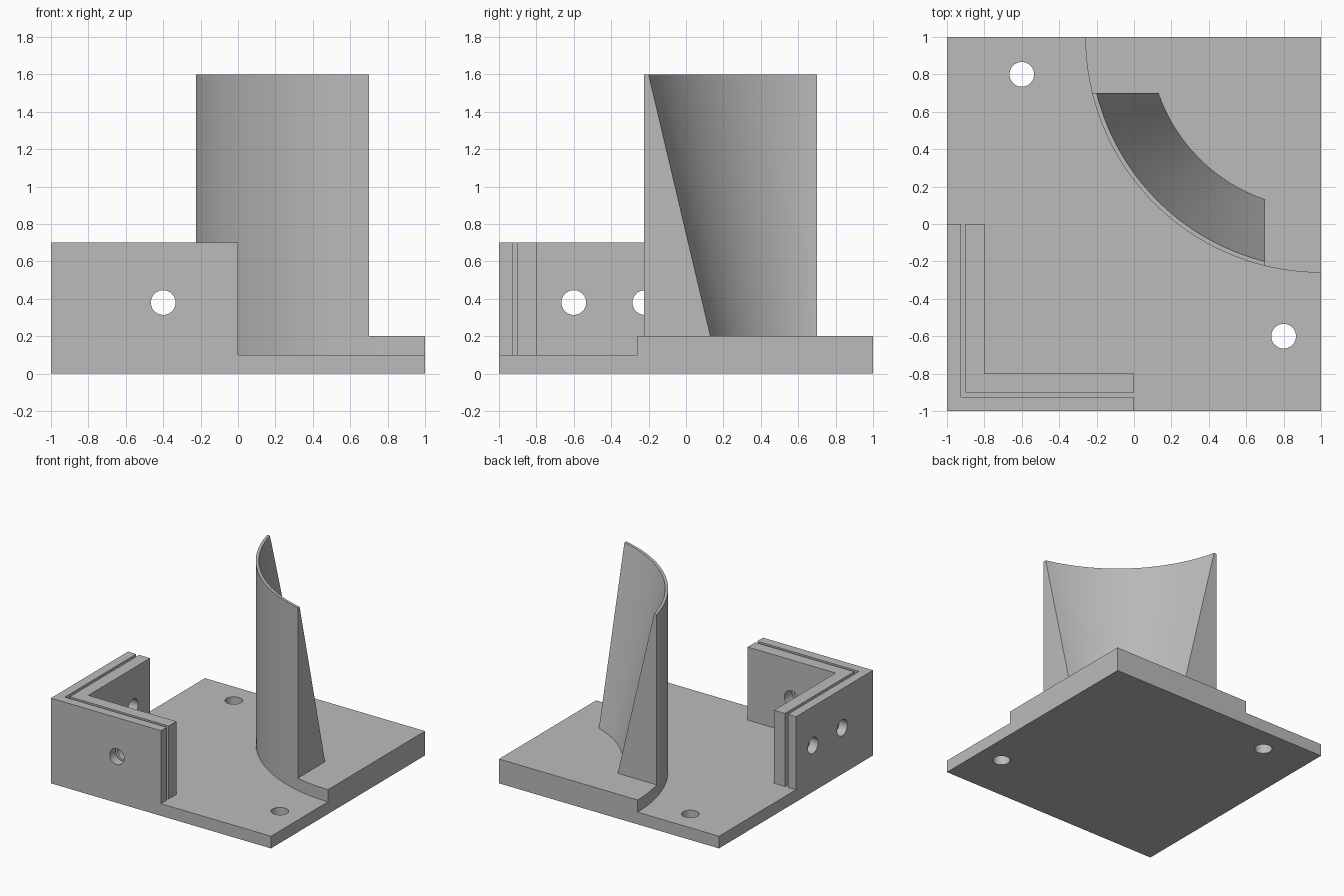
import bpy, bmesh
from math import pi, sin, cos, asin, radians
from mathutils import Matrix, Vector

cube = bpy.data.objects.get("Cube")
if cube:
    bpy.data.objects.remove(cube, do_unlink=True)

grey = bpy.data.materials.new("plain grey")
grey.use_nodes = True
colour = (0.5, 0.5, 0.5, 1)
grey.diffuse_color = colour
grey.node_tree.nodes["Principled BSDF"].inputs["Base Color"].default_value = colour


def finish(name, bm):
    bmesh.ops.recalc_face_normals(bm, faces=bm.faces)
    mesh = bpy.data.meshes.new(name)
    bm.to_mesh(mesh)
    bm.free()
    mesh.materials.append(grey)
    obj = bpy.data.objects.new(name, mesh)
    bpy.context.collection.objects.link(obj)
    return obj


def activate(obj):
    bpy.ops.object.select_all(action="DESELECT")
    obj.select_set(True)
    bpy.context.view_layer.objects.active = obj


def smooth(obj):
    activate(obj)
    bpy.ops.object.shade_smooth_by_angle(angle=radians(30))


def prism(name, outline, low, high):
    """Extrude a flat outline between two heights."""
    bm = bmesh.new()
    face = bm.faces.new([bm.verts.new((x, y, low)) for x, y in outline])
    top = bmesh.ops.extrude_face_region(bm, geom=[face])["geom"]
    verts = [v for v in top if isinstance(v, bmesh.types.BMVert)]
    bmesh.ops.translate(bm, verts=verts, vec=(0, 0, high - low))
    return finish(name, bm)


def drill(obj, holes):
    """Cut round holes, each given as a centre and an axis."""
    bm = bmesh.new()
    for centre, axis in holes:
        turn = Vector((0, 0, 1)).rotation_difference(Vector(axis)).to_matrix().to_4x4()
        bmesh.ops.create_cone(bm, cap_ends=True, segments=40, radius1=0.066, radius2=0.066,
                              depth=0.5, matrix=Matrix.Translation(centre) @ turn)
    cutter = finish("hole_cutter", bm)
    cutter.hide_render = True
    mod = obj.modifiers.new("holes", "BOOLEAN")
    mod.operation, mod.solver, mod.object = "DIFFERENCE", "EXACT", cutter
    activate(obj)
    bpy.ops.object.modifier_apply(modifier=mod.name)
    bpy.data.objects.remove(cutter, do_unlink=True)
    smooth(obj)


def arc(radius, inset, steps=64):
    """Arc about the back left corner, stopping short of both edges by inset."""
    trim = asin(inset / radius)
    start, span = pi + trim, pi / 2 - 2 * trim
    angles = [start + span * i / steps for i in range(steps + 1)]
    return [(1 + radius * cos(a), 1 + radius * sin(a)) for a in angles]


# Base plate with two screw holes
BASE, STEP, TOP, OUTER = 0.1, 0.2, 1.6, 1.26
base = prism("base_plate", [(-1, -1), (1, -1), (1, 1), (-1, 1)], 0, BASE)
drill(base, [((-0.6, 0.8, 0), (0, 0, 1)), ((0.8, -0.6, 0), (0, 0, 1))])

# Raised quarter-round step
smooth(prism("raised_step", arc(OUTER, 0) + [(1, 1)], BASE, STEP))

# Curved wall, upright outside and flaring to a thin rim inside
bm = bmesh.new()
rings = [(OUTER, STEP), (OUTER, TOP), (1.237, TOP), (0.92, STEP)]
rows = [[bm.verts.new((x, y, z)) for x, y in arc(r, 0.3)] for r, z in rings]
for a, b in zip(rows, rows[1:] + rows[:1]):
    for i in range(len(a) - 1):
        bm.faces.new((a[i], a[i + 1], b[i + 1], b[i]))
for end in (0, -1):
    bm.faces.new([row[end] for row in rows])
smooth(finish("curved_wall", bm))

# Corner bracket: two nested L-shaped plates with a slot between them
bracket_holes = [((-0.4, -0.9, 0.38), (0, 1, 0)),
                 ((-0.9, -0.6, 0.38), (1, 0, 0)),
                 ((-0.9, -0.22, 0.38), (1, 0, 0))]
for name, a, b in (("outer_bracket", -1, -0.925), ("inner_bracket", -0.9, -0.8)):
    outline = [(a, a), (0, a), (0, b), (b, b), (b, 0), (a, 0)]
    drill(prism(name, outline, BASE, 0.7), bracket_holes)
